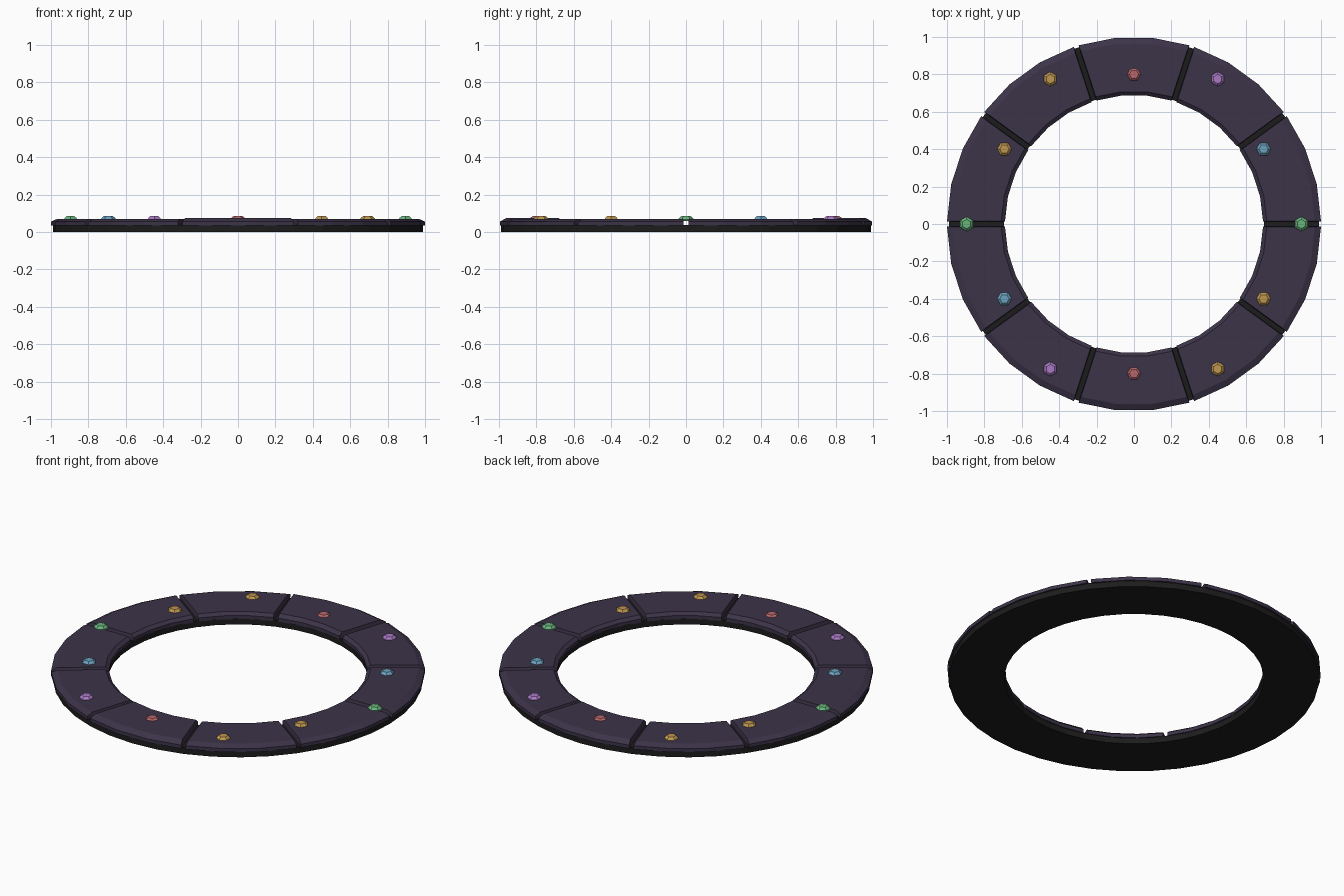
import bpy, bmesh
from math import sin, cos, tau, radians, asin

cube = bpy.data.objects.get("Cube")
if cube:
    bpy.data.objects.remove(cube)


def material(name, rgb):
    m = bpy.data.materials.new(name)
    m.use_nodes = True
    m.diffuse_color = (*rgb, 1)
    m.node_tree.nodes["Principled BSDF"].inputs["Base Color"].default_value = (*rgb, 1)
    return m


dark = material("dark_base", (0.012, 0.012, 0.012))
slate = material("purple_slate", (0.045, 0.033, 0.065))
green = material("green_gem", (0.14, 0.46, 0.2))
blue = material("blue_gem", (0.15, 0.36, 0.52))
violet = material("violet_gem", (0.4, 0.19, 0.55))
red = material("red_gem", (0.49, 0.14, 0.15))
gold = material("gold_gem", (0.52, 0.31, 0.08))


def polar(r, a, z):
    return (r * cos(a), r * sin(a), z)


def build(name, loops, mat, caps=True, wrap=False):
    """Join loops of points with quads, then cap the ends or wrap round."""
    bm = bmesh.new()
    rows = [[bm.verts.new(p) for p in loop] for loop in loops]
    pairs = list(zip(rows, rows[1:]))
    if wrap:
        pairs.append((rows[-1], rows[0]))
    for low, high in pairs:
        n = len(low)
        for i in range(n):
            j = (i + 1) % n
            bm.faces.new((low[i], low[j], high[j], high[i]))
    if caps and not wrap:
        bm.faces.new(rows[0][::-1])
        bm.faces.new(rows[-1])
    bmesh.ops.recalc_face_normals(bm, faces=bm.faces)
    mesh = bpy.data.meshes.new(name)
    bm.to_mesh(mesh)
    bm.free()
    mesh.materials.append(mat)
    ob = bpy.data.objects.new(name, mesh)
    bpy.context.collection.objects.link(ob)
    return ob


# Flat backing ring
SIDES = 40
section = [(0.695, 0), (0.99, 0), (0.99, 0.037), (0.695, 0.037)]
build("base_ring", [[polar(r, tau * i / SIDES, z) for i in range(SIDES)]
                    for r, z in section], dark, wrap=True)


# Ten chamfered stones separated by parallel-sided gaps
def stone_loop(mid, inner, outer, gap, z, steps=3):
    points = []
    for r, direction in ((outer, 1), (inner, -1)):
        half = tau / 20 - asin(gap / r)
        for i in range(steps + 1):
            t = (2 * i / steps - 1) * direction
            points.append(polar(r, mid + half * t, z))
    return points


for k in range(10):
    mid = tau * (k + 0.5) / 10
    top = 0.074 if k in (2, 7) else 0.07
    build(f"stone_{k + 1}", [
        stone_loop(mid, 0.69, 1.0, 0.013, 0.034),
        stone_loop(mid, 0.69, 1.0, 0.013, 0.055),
        stone_loop(mid, 0.71, 0.967, 0.016, top),
    ], slate)

# Twelve faceted gems, alternating between an outer and an inner circle
colours = [green, blue, violet, red, gold, gold]
for k in range(12):
    a = radians(30 * k)
    cx, cy, _ = polar(0.8 if k % 2 else 0.895, a, 0)
    loops = []
    for r, z in ((0.034, 0.058), (0.041, 0.067), (0.036, 0.075), (0.025, 0.084)):
        loop = [polar(r, a + tau * (i + 0.5) / 6, z) for i in range(6)]
        loops.append([(cx + x, cy + y, h) for x, y, h in loop])
    build(f"gem_{k + 1}", loops, colours[k % 6])
